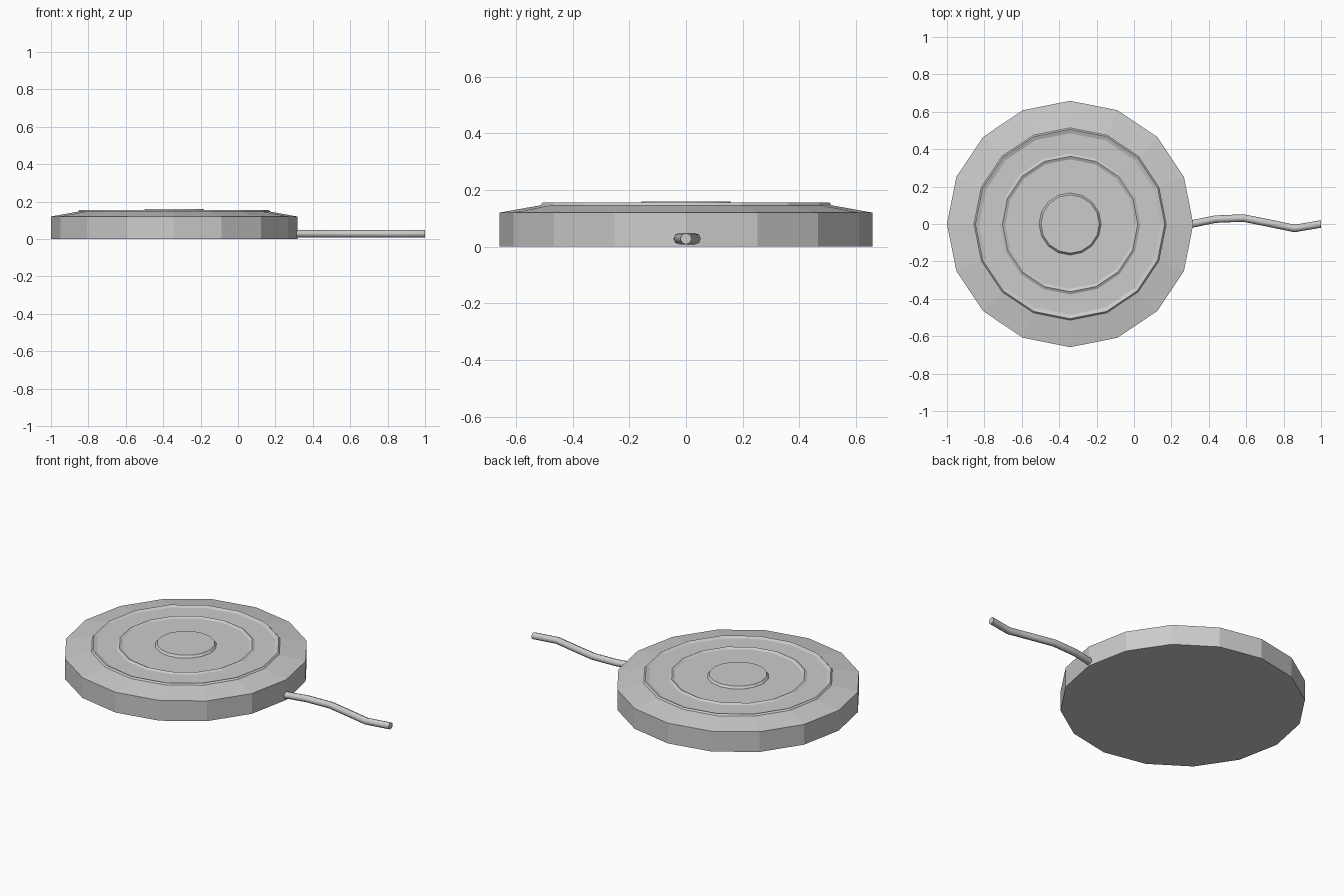
import bpy, bmesh, math
from mathutils import Vector

cube = bpy.data.objects.get("Cube")
if cube:
    bpy.data.objects.remove(cube, do_unlink=True)

SIDES = 16
CENTRE_X = -0.3415


def make_material(name, rgb):
    mat = bpy.data.materials.new(name)
    mat.use_nodes = True
    mat.diffuse_color = (*rgb, 1)
    mat.node_tree.nodes["Principled BSDF"].inputs["Base Color"].default_value = (*rgb, 1)
    return mat


def add_object(name, bm, mat):
    bmesh.ops.recalc_face_normals(bm, faces=bm.faces)
    mesh = bpy.data.meshes.new(name)
    bm.to_mesh(mesh)
    bm.free()
    mesh.materials.append(mat)
    obj = bpy.data.objects.new(name, mesh)
    bpy.context.collection.objects.link(obj)
    return obj


def loft(bm, rings):
    """Skin consecutive rings of points and cap both ends."""
    loops = [[bm.verts.new(p) for p in ring] for ring in rings]
    for a, b in zip(loops, loops[1:]):
        n = len(a)
        for i in range(n):
            j = (i + 1) % n
            bm.faces.new((a[i], a[j], b[j], b[i]))
    bm.faces.new(loops[0])
    bm.faces.new(loops[-1])


grey = make_material("light grey", (0.6, 0.6, 0.6))

# Pad: faceted disc with a sloped rim, two raised ridges and a centre button
profile = [(0.6585, 0), (0.6585, 0.12), (0.514, 0.146), (0.506, 0.155),
           (0.485, 0.147), (0.376, 0.147), (0.362, 0.155), (0.346, 0.147),
           (0.166, 0.147), (0.156, 0.16)]
angles = [math.tau * i / SIDES for i in range(SIDES)]
bm = bmesh.new()
loft(bm, [[(CENTRE_X + r * math.cos(a), r * math.sin(a), z) for a in angles]
          for r, z in profile])
add_object("pad", bm, grey)

# Cable: wavy round tube lying close to the floor
path = [(0.28, -0.006), (0.435, 0.026), (0.585, 0.032), (0.72, 0.005), (0.858, -0.024), (1, 0)]
points = [Vector((x, y, 0.028)) for x, y in path]
rings = []
for i, p in enumerate(points):
    along = (points[min(i + 1, len(points) - 1)] - points[max(i - 1, 0)]).normalized()
    side = Vector((-along.y, along.x, 0))
    if i == len(points) - 1:
        side = Vector((0, 1, 0))
    up = Vector((0, 0, 1))
    rings.append([p + 0.02 * (side * math.cos(math.tau * k / 8) + up * math.sin(math.tau * k / 8))
                  for k in range(8)])
bm = bmesh.new()
loft(bm, rings)
cable = add_object("cable", bm, grey)

bpy.ops.object.select_all(action='DESELECT')
cable.select_set(True)
bpy.context.view_layer.objects.active = cable
bpy.ops.object.shade_smooth_by_angle(angle=math.radians(50))
